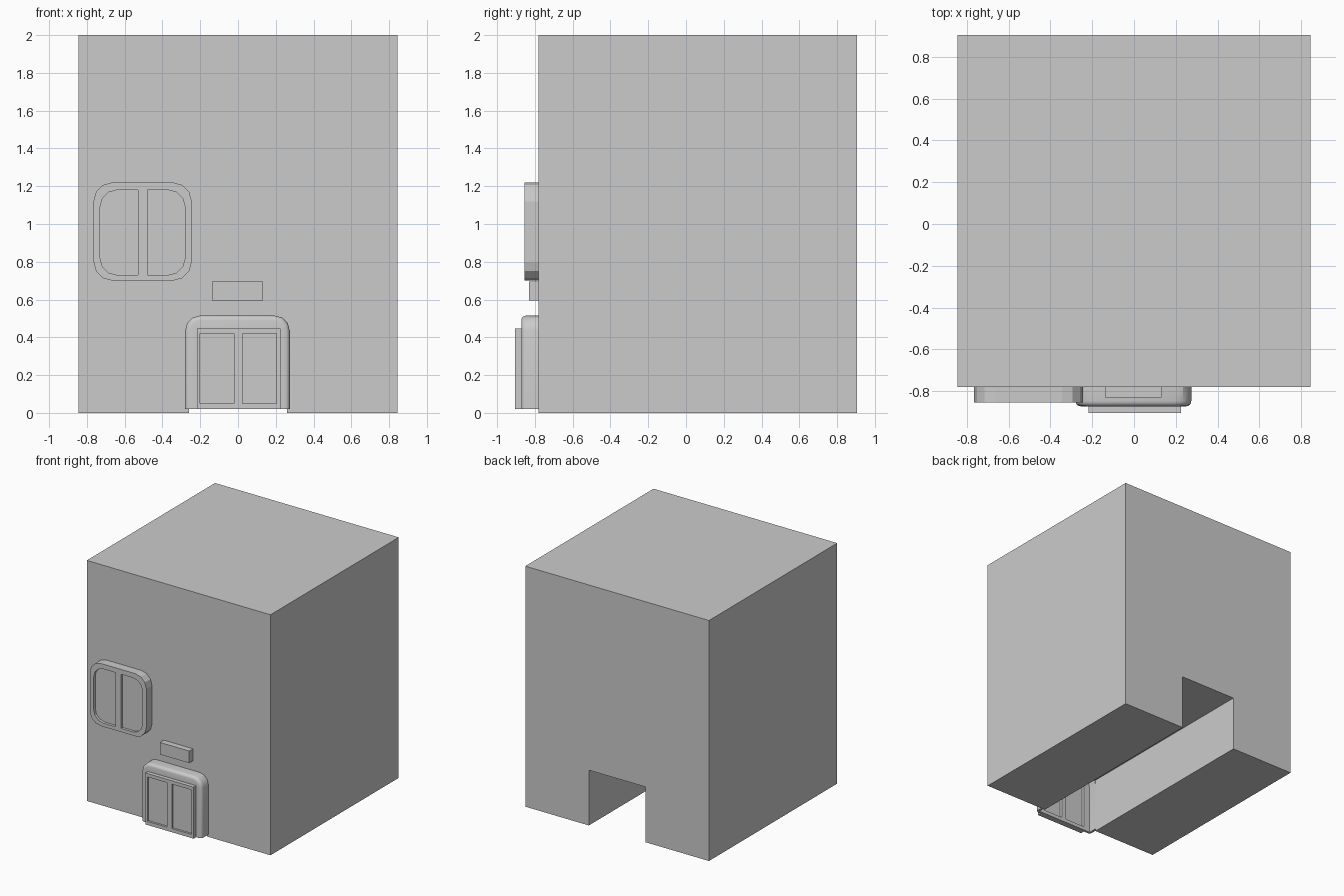
import bpy, bmesh, math
from mathutils import Matrix

if "Cube" in bpy.data.objects:
    bpy.data.objects.remove(bpy.data.objects["Cube"])


def outline(x0, x1, z0, z1, bl=0, br=0, tr=0, tl=0, seg=3):
    """Rectangle in the front plane with a radius for each corner."""
    pts = []
    corners = ((x0, z0, 1, 1, bl, 180), (x1, z0, -1, 1, br, 270),
               (x1, z1, -1, -1, tr, 0), (x0, z1, 1, -1, tl, 90))
    for x, z, sx, sz, r, start in corners:
        if r == 0:
            pts.append((x, z))
            continue
        for i in range(seg + 1):
            a = math.radians(start + 90 * i / seg)
            pts.append((x + sx * r + r * math.cos(a), z + sz * r + r * math.sin(a)))
    return pts


def extrude(name, loops, y0, y1):
    """Extrude an outline (further loops are holes) from y0 to y1."""
    cu = bpy.data.curves.new(name + "_profile", 'CURVE')
    cu.dimensions, cu.fill_mode, cu.extrude = '2D', 'BOTH', (y1 - y0) / 2
    for pts in loops:
        sp = cu.splines.new('POLY')
        sp.points.add(len(pts) - 1)
        for p, (x, z) in zip(sp.points, pts):
            p.co = (x, z, 0, 1)
        sp.use_cyclic_u = True
    tmp = bpy.data.objects.new(name + "_profile", cu)
    bpy.context.collection.objects.link(tmp)
    deps = bpy.context.evaluated_depsgraph_get()
    me = bpy.data.meshes.new_from_object(tmp.evaluated_get(deps))
    bpy.data.objects.remove(tmp)
    me.transform(Matrix.Translation((0, (y0 + y1) / 2, 0)) @ Matrix.Rotation(math.pi / 2, 4, 'X'))
    bm = bmesh.new()
    bm.from_mesh(me)
    bmesh.ops.remove_doubles(bm, verts=bm.verts, dist=1e-5)
    if len(loops) == 1:
        bmesh.ops.dissolve_limit(bm, angle_limit=0.01, verts=bm.verts, edges=bm.edges)
    bmesh.ops.recalc_face_normals(bm, faces=bm.faces)
    for f in bm.faces:
        f.smooth = False
    bm.to_mesh(me)
    bm.free()
    me.materials.clear()
    ob = bpy.data.objects.new(name, me)
    bpy.context.collection.objects.link(ob)
    return ob


WALL = -0.78

# Building block with a passage running front to back
extrude("building", [[(-0.845, 0), (-0.26, 0), (-0.26, 0.46), (0.26, 0.46), (0.26, 0),
                      (0.845, 0), (0.845, 2), (-0.845, 2)]], WALL, 0.905)

# Rounded window with two panes
left_light = outline(-0.73, -0.53, 0.73, 1.18, bl=0.09, tl=0.09)
right_light = outline(-0.48, -0.28, 0.73, 1.18, br=0.09, tr=0.09)
extrude("window_frame", [outline(-0.765, -0.245, 0.70, 1.22, 0.1, 0.1, 0.1, 0.1),
                         left_light, right_light], -0.855, WALL)
for side, light in (("left", left_light), ("right", right_light)):
    extrude("window_pane_" + side, [light], -0.833, -0.82)

# Plain sign plate above the entrance
extrude("sign_plate", [outline(-0.138, 0.132, 0.595, 0.695)], -0.83, WALL)

# Entrance surround: arch with a rounded front edge
surround = extrude("door_surround", [outline(-0.28, 0.274, 0.02, 0.515, tr=0.08, tl=0.08)],
                   -0.872, WALL)
bm = bmesh.new()
bm.from_mesh(surround.data)
front = [e for e in bm.edges if all(v.co.y < -0.87 for v in e.verts)
         and any(v.co.z > 0.03 for v in e.verts)]
bmesh.ops.bevel(bm, geom=front, offset=0.025, segments=4, profile=0.5, affect='EDGES')
bm.to_mesh(surround.data)
bm.free()

# Hollow the surround out and open its front for the doors
hollow = extrude("surround_hollow", [outline(-0.26, 0.256, -0.1, 0.49, tr=0.07, tl=0.07)],
                 -0.852, WALL + 0.1)
opening = extrude("surround_opening", [outline(-0.218, 0.224, -0.1, 0.448)], -1, WALL + 0.1)
for cutter in (hollow, opening):
    mod = surround.modifiers.new(cutter.name, 'BOOLEAN')
    mod.operation, mod.object, mod.solver = 'DIFFERENCE', cutter, 'EXACT'
bpy.context.view_layer.objects.active = surround
surround.select_set(True)
for mod in list(surround.modifiers):
    bpy.ops.object.modifier_apply(modifier=mod.name)
for cutter in (hollow, opening):
    bpy.data.objects.remove(cutter)
bpy.ops.object.shade_smooth_by_angle(angle=math.radians(30))

# Double door with two recessed panels
panels = [outline(-0.2, -0.02, 0.05, 0.42), outline(0.025, 0.205, 0.05, 0.42)]
extrude("door_frame", [outline(-0.218, 0.225, 0.02, 0.448)] + panels, -0.905, -0.852)
for side, panel in zip(("left", "right"), panels):
    extrude("door_panel_" + side, [panel], -0.888, -0.872)
